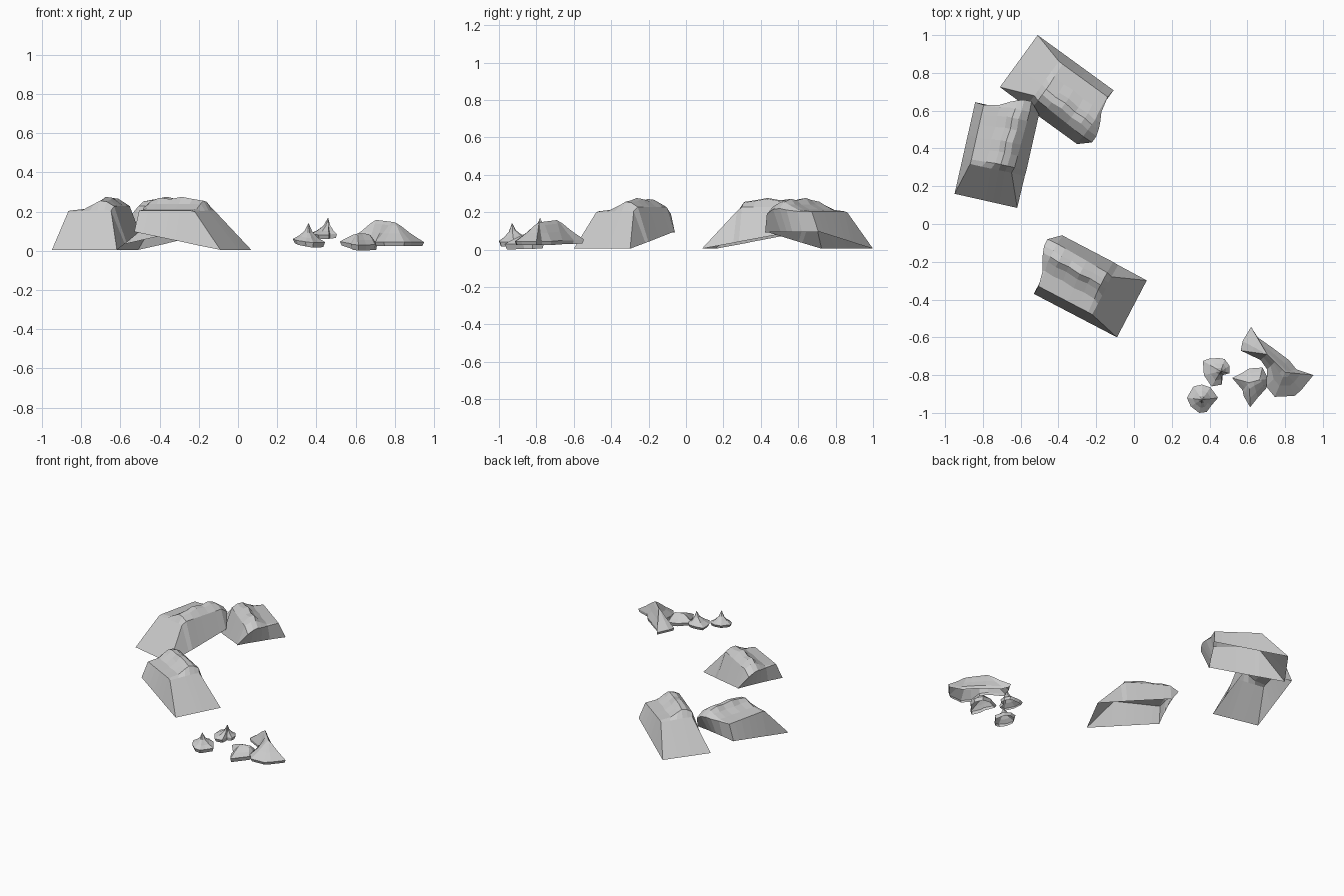
import bpy, bmesh, math
from mathutils import Vector


def finish(bm, name, merge=True):
    bmesh.ops.remove_doubles(bm, verts=bm.verts[:], dist=0.0004)
    bmesh.ops.recalc_face_normals(bm, faces=bm.faces[:])
    if sum(f.normal.z * f.calc_area() for f in bm.faces) < 0:
        bmesh.ops.reverse_faces(bm, faces=bm.faces[:])
    me = bpy.data.meshes.new(name)
    bm.to_mesh(me)
    bm.free()
    ob = bpy.data.objects.new(name, me)
    bpy.context.collection.objects.link(ob)
    return ob


def skin(bm, rows, closed=False):
    grid = [[bm.verts.new(p) for p in row] for row in rows]
    n = len(rows[0])
    for a, b in zip(grid, grid[1:]):
        for i in range(n if closed else n - 1):
            j = (i + 1) % n
            bm.faces.new((a[i], a[j], b[j], b[i]))


# Large boulder: cross-sections along its length, open underneath
def base_z(x):
    return 0.005 + 0.18 * x


def boulder(name, origin, angle):
    ws = (0, 0.0, 0.11, 0.17, 0.205, 0.245, 0.34, 0.34)
    rows = [[(0, -w, 0.005) for w in ws]]                      # foot of the slope
    rows.append([(0.172, 0, base_z(.172)), (.172, -.046, .2), (.172, -.11, .203),
                 (.172, -.16, .205), (.173, -.20, .207), (.174, -.235, .207),
                 (.175, -.27, .205), (.172, -.342, base_z(.172))])
    for x, ridge, shift in ((.205, .256, 0), (.27, .265, .005), (.33, .276, 0),
                            (.40, .264, .008), (.46, .271, .004), (.51, .255, .01)):
        k = (x - .172) / .35
        rows.append([(x * .97, 0, base_z(x)), (x * .96, -.047, .205),
                     (x * .98, -.125 - shift, .214), (x, -.175 - shift, .24),
                     (x, -.205 - shift, ridge), (x, -.24 - shift, ridge - .005),
                     (x, -.278 - .015 * k, .228), (x * .99, -.344, base_z(x))])
    rows.append([(.497, 0, .095), (.493, -.047, .205), (.512, -.13, .205),
                 (.54, -.18, .212), (.555, -.215, .22), (.566, -.25, .215),
                 (.567, -.29, .19), (.507, -.345, .092)])       # bulging end
    rows.append([(.497, 0, .095)] * 2 + [(.497, -.11, .095), (.50, -.17, .095),
                 (.502, -.205, .095), (.503, -.245, .095)] + [(.507, -.345, .092)] * 2)
    bm = bmesh.new()
    skin(bm, rows)
    ob = finish(bm, name)
    ob.location = (*origin, 0)
    ob.rotation_euler.z = math.radians(angle)


boulder("front_boulder", (-0.09, -0.60), 152.4)
boulder("back_boulder", (-0.51, 1.0), -36)
boulder("left_boulder", (-0.95, 0.16), 77.3)


# Small stones: an outline drawn in towards a crest line
def stone(name, outline, crest, profile):
    a, b = Vector(crest[0]), Vector(crest[-1])
    ab = (b - a).xy
    rows = []
    for t, h in profile:
        row = []
        for p in outline:
            p = Vector(p)
            s = 0 if ab.length < 1e-6 else (p - a).xy.dot(ab) / ab.length_squared
            c = a.lerp(b, min(1, max(0, s)))
            q = p.lerp(c, t)
            q.z = p.z + (c.z - p.z) * h
            row.append(q)
        rows.append(row)
    bm = bmesh.new()
    skin(bm, rows, True)
    # close the crest where it is a line rather than a point
    bmesh.ops.remove_doubles(bm, verts=bm.verts[:], dist=0.0004)
    finish(bm, name)


SPIRE = ((0.12, -0.05), (0, 0.16), (0.4, 0.34), (0.75, 0.58), (1, 1))
RIDGE = ((0.06, -0.05), (0, 0.12), (0.45, 0.5), (0.8, 0.85), (1, 1))

stone("spire_stone_a",
      [(.365, -.725, .07), (.40, -.712, .072), (.45, -.71, .072), (.48, -.715, .072),
       (.505, -.75, .07), (.505, -.79, .07), (.47, -.80, .068), (.465, -.85, .065),
       (.41, -.86, .065), (.37, -.80, .07)],
      [(.46, -.78, .17)], SPIRE)
stone("spire_stone_b",
      [(.28, -.92, .045), (.315, -.86, .05), (.36, -.85, .05), (.405, -.865, .045),
       (.445, -.92, .025), (.41, -.96, .022), (.385, -.995, .022), (.345, -1.0, .028),
       (.30, -.965, .036)],
      [(.36, -.93, .143)], SPIRE)
stone("low_stone",
      [(.52, -.815, .03), (.57, -.79, .025), (.61, -.765, .02), (.68, -.76, .01),
       (.71, -.82, .008), (.70, -.87, .008), (.655, -.92, .006), (.615, -.97, .005),
       (.58, -.91, .01), (.575, -.88, .015)],
      [(.61, -.84, .088), (.665, -.825, .087)],
      ((0.1, -0.05), (0, 0.3), (0.35, 0.6), (0.75, 0.9), (1, 1)))
stone("ridge_stone",
      [(.62, -.545, .04), (.655, -.60, .035), (.74, -.66, .035), (.82, -.72, .03),
       (.86, -.77, .03), (.95, -.80, .03), (.885, -.88, .03), (.85, -.91, .03),
       (.745, -.915, .03), (.70, -.86, .03), (.705, -.77, .035), (.67, -.72, .035),
       (.565, -.67, .04), (.575, -.62, .045)],
      [(.705, -.69, .158), (.80, -.785, .146)],
      RIDGE)
